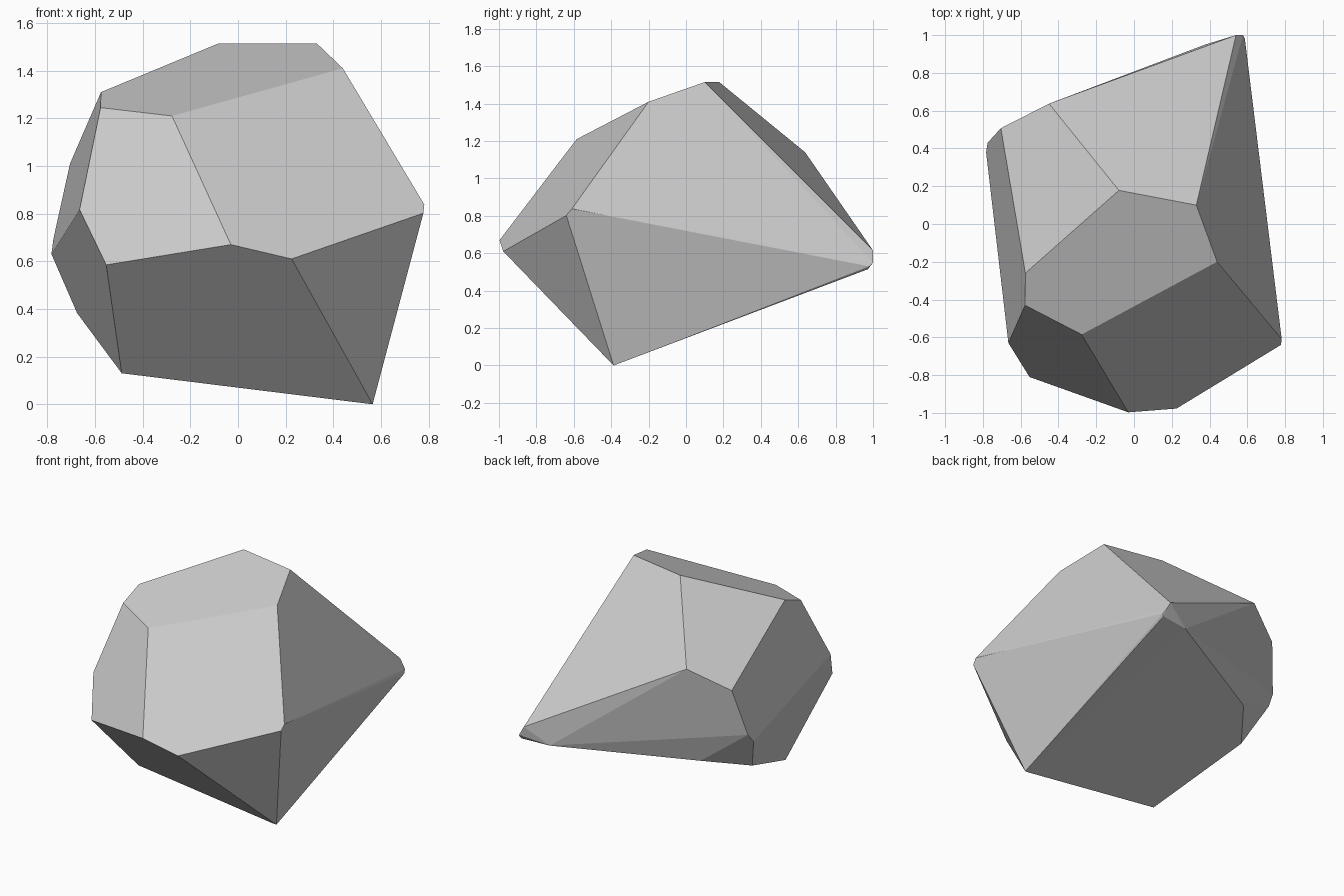
import bpy, bmesh, math

if "Cube" in bpy.data.objects:
    bpy.data.objects.remove(bpy.data.objects["Cube"])

# Corners of the faceted rock, the surface is their convex hull
top_corners = [(-.08, .178, 1.515), (.33, .10, 1.515), (.44, -.20, 1.41),
               (-.575, -.26, 1.31), (-.577, -.43, 1.245), (-.277, -.585, 1.21),
               (-.45, .637, 1.14), (-.705, .507, 1.01)]
middle_corners = [(.782, -.61, .838), (.778, -.64, .802), (-.665, -.63, .817),
                  (-.553, -.81, .585), (-.03, -.997, .67), (.225, -.977, .61),
                  (-.783, .38, .63), (-.775, .43, .693)]
back_tip = [(.54, 1.0, .615), (.577, 1.0, .55), (.587, .98, .53),
            (.575, .973, .515), (.377, .95, .51)]
bottom_corners = [(-.675, .24, .382), (-.469, .51, .463), (-.488, -.39, .13),
                  (.54, -.39, .003), (.565, -.387, 0)]

bm = bmesh.new()
for co in top_corners + middle_corners + back_tip + bottom_corners:
    bm.verts.new(co)
res = bmesh.ops.convex_hull(bm, input=bm.verts[:])
loose = [v for v in bm.verts if not v.link_faces]
bmesh.ops.delete(bm, geom=loose, context='VERTS')

# Merge hull triangles into broad flat facets
bmesh.ops.dissolve_limit(bm, angle_limit=math.radians(5), verts=bm.verts[:], edges=bm.edges[:])
bmesh.ops.recalc_face_normals(bm, faces=bm.faces[:])

mesh = bpy.data.meshes.new("rock")
bm.to_mesh(mesh)
bm.free()
bpy.context.collection.objects.link(bpy.data.objects.new("rock", mesh))
